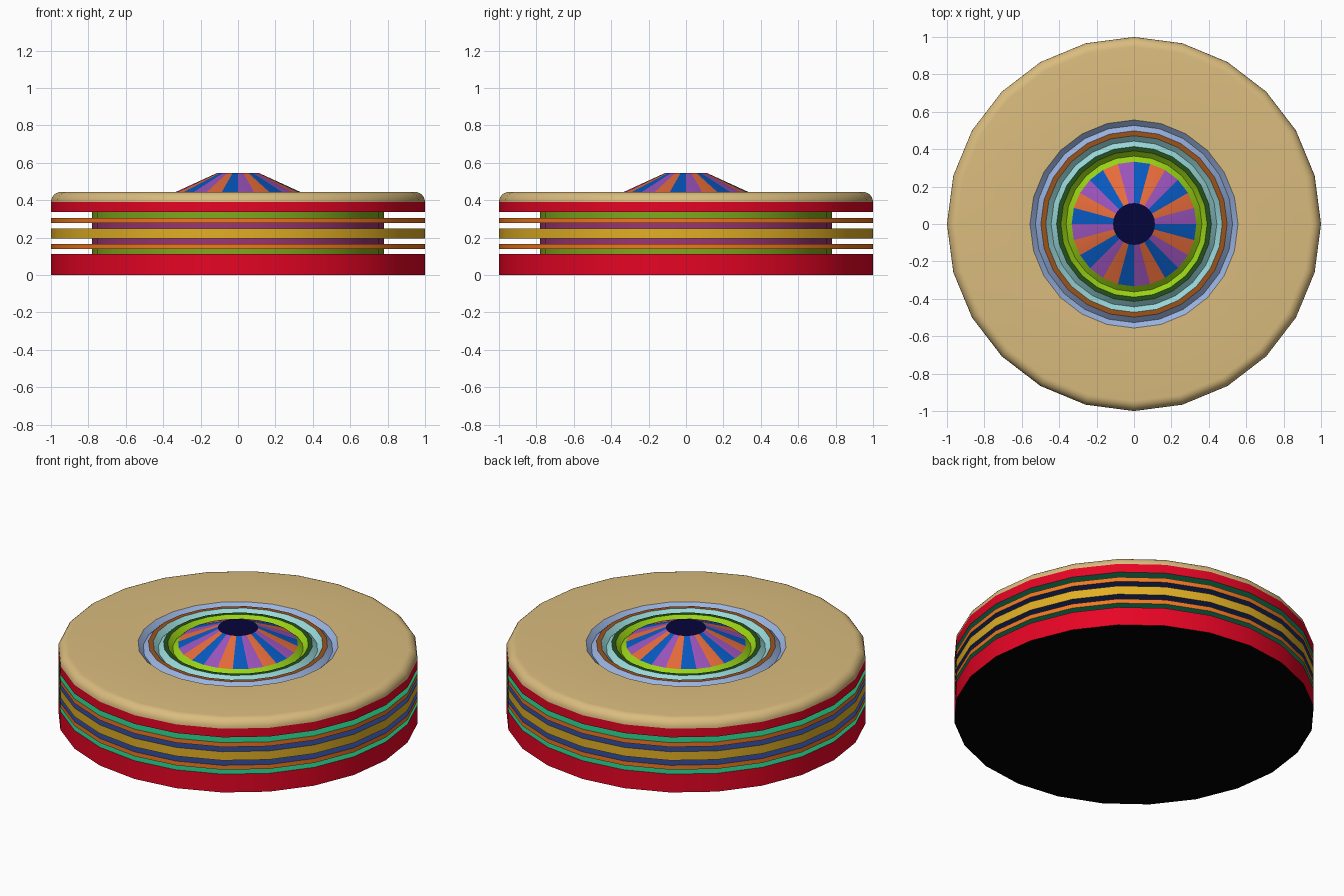
import bpy, bmesh
from math import sin, cos, tau, pi, radians

if "Cube" in bpy.data.objects:
    bpy.data.objects.remove(bpy.data.objects["Cube"])

SIDES = 24
PALETTE = {
    "red": (0.90, 0.05, 0.16), "teal": (0.15, 0.70, 0.48), "olive": (0.49, 0.66, 0.14),
    "orange": (0.93, 0.47, 0.15), "navy": (0.17, 0.25, 0.50), "plum": (0.60, 0.22, 0.45),
    "yellow": (0.88, 0.68, 0.16), "tan": (0.85, 0.73, 0.49), "sky": (0.60, 0.70, 0.88),
    "brown": (0.60, 0.33, 0.13), "cyan": (0.60, 0.85, 0.86), "forest": (0.16, 0.32, 0.13),
    "lime": (0.60, 0.83, 0.11), "purple": (0.60, 0.33, 0.73), "coral": (0.90, 0.42, 0.24),
    "blue": (0.06, 0.35, 0.75), "ink": (0.05, 0.05, 0.24), "black": (0.02, 0.02, 0.02),
}


def material(name):
    mat = bpy.data.materials.get(name)
    if not mat:
        mat = bpy.data.materials.new(name)
        # palette is display colour, so convert to linear
        mat.diffuse_color = (*[c ** 2.2 for c in PALETTE[name]], 1)
        mat.use_nodes = True
        mat.node_tree.nodes["Principled BSDF"].inputs["Base Color"].default_value = mat.diffuse_color
    return mat


def lathe(name, profile, colours):
    """Spin (r, z) points; colours holds one entry per profile segment,
    a tuple entry repeats around the ring."""
    bm = bmesh.new()
    rings = []
    for r, z in profile:
        if r == 0:
            rings.append([bm.verts.new((0, 0, z))] * SIDES)
        else:
            rings.append([bm.verts.new((r * cos(tau * i / SIDES), r * sin(tau * i / SIDES), z))
                          for i in range(SIDES)])
    names = []
    for low, high, col in zip(rings, rings[1:], colours):
        cycle = col if isinstance(col, tuple) else (col,)
        for i in range(SIDES):
            k = (i + 1) % SIDES
            corners = list(dict.fromkeys((low[i], low[k], high[k], high[i])))
            face = bm.faces.new(corners)
            c = cycle[i % len(cycle)]
            if c not in names:
                names.append(c)
            face.material_index = names.index(c)
    mesh = bpy.data.meshes.new(name)
    bm.to_mesh(mesh)
    bm.free()
    for n in names:
        mesh.materials.append(material(n))
    obj = bpy.data.objects.new(name, mesh)
    bpy.context.collection.objects.link(obj)
    bpy.ops.object.select_all(action='DESELECT')
    obj.select_set(True)
    bpy.context.view_layer.objects.active = obj
    bpy.ops.object.shade_smooth_by_angle(angle=radians(30))
    return obj


TOP, CORE, HOLE = 0.444, 0.78, 0.556

# Base slab with black underside
lathe("base_slab", [(0, 0), (1, 0), (1, 0.112), (CORE, 0.112)], ["black", "red", "teal"])

# Grooves and the thin plates between them
plates = [("lower_plate", 0.139, 0.166, "teal", "orange", "navy"),
          ("middle_plate", 0.196, 0.249, "navy", "yellow", "navy"),
          ("upper_plate", 0.278, 0.305, "navy", "orange", "teal")]
for name, z0, z1, under, rim, over in plates:
    lathe(name, [(CORE, z0), (1, z0), (1, z1), (CORE, z1)], [under, rim, over])
grooves = [(0.112, 0.139, "olive"), (0.166, 0.196, "plum"),
           (0.249, 0.278, "plum"), (0.305, 0.337, "olive")]
for n, (z0, z1, col) in enumerate(grooves, 1):
    lathe(f"groove_wall_{n}", [(CORE, z0), (CORE, z1)], [col])

# Upper slab
lathe("upper_slab", [(CORE, 0.337), (1, 0.337), (1, 0.39)], ["teal", "red"])

# Lid with a rounded rim
R = TOP - 0.39
arc = [(1 - R + R * cos(a * pi / 12), 0.39 + R * sin(a * pi / 12)) for a in range(7)]
lathe("rounded_lid", arc + [(HOLE, TOP)], ["tan"] * 7)

# Concentric V-grooves with flat ridges
D = TOP - 0.027
lathe("ring_grooves",
      [(HOLE, TOP), (0.527, D), (0.498, TOP), (0.472, TOP), (0.443, D), (0.414, TOP),
       (0.391, TOP), (0.363, D), (0.333, TOP)],
      ["sky", "sky", "brown", "cyan", "cyan", "forest", "lime", "lime"])

# Striped cone and its flat cap
lathe("striped_cone", [(0.333, TOP), (0.112, 0.545)], [("purple", "coral", "blue")])
lathe("cone_cap", [(0.112, 0.545), (0, 0.545)], ["ink"])
